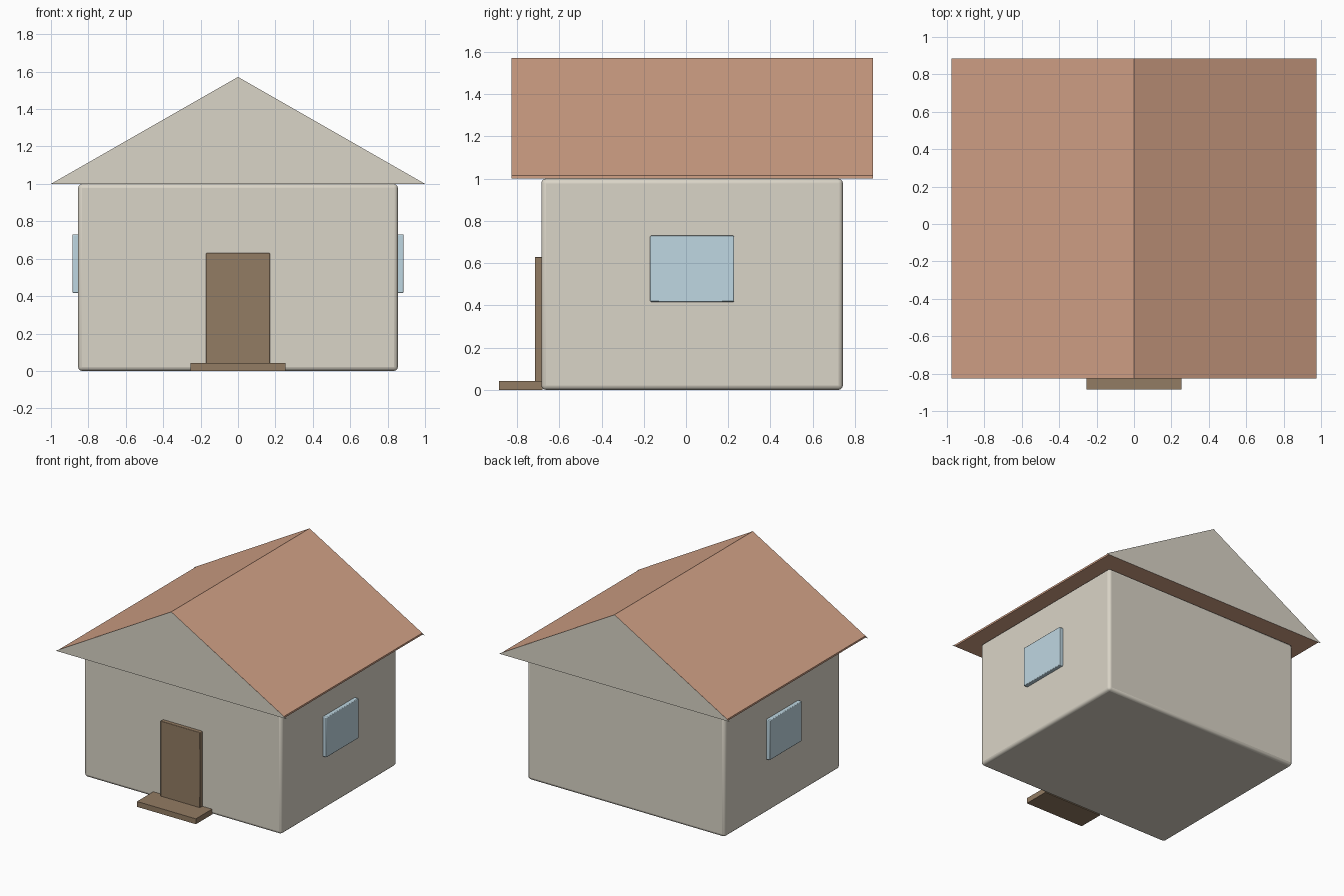
import bpy
import bmesh
import math

if "Cube" in bpy.data.objects:
    bpy.data.objects.remove(bpy.data.objects["Cube"])


def material(name, rgb):
    m = bpy.data.materials.new(name)
    m.diffuse_color = (*rgb, 1)
    m.use_nodes = True
    m.node_tree.nodes["Principled BSDF"].inputs["Base Color"].default_value = m.diffuse_color
    return m


PLASTER = material("plaster", (0.70, 0.66, 0.57))
TILE = material("tile", (0.65, 0.36, 0.24))
WOOD = material("wood", (0.29, 0.20, 0.125))
GLASS = material("glass", (0.52, 0.68, 0.76))


def box(name, lo, hi, mat, bevel=0, segments=2):
    """Box spanning two corners, with optional rounded edges."""
    bpy.ops.mesh.primitive_cube_add(size=1, location=[(a + b) / 2 for a, b in zip(lo, hi)])
    ob = bpy.context.object
    ob.name = name
    ob.scale = [b - a for a, b in zip(lo, hi)]
    bpy.ops.object.transform_apply(location=False, rotation=False, scale=True)
    ob.data.materials.append(mat)
    if bevel:
        mod = ob.modifiers.new("rounding", 'BEVEL')
        mod.width = bevel
        mod.segments = segments
        bpy.ops.object.shade_smooth_by_angle(angle=math.radians(40))
    return ob


def mesh_object(name, bm, mat):
    me = bpy.data.meshes.new(name)
    bmesh.ops.recalc_face_normals(bm, faces=bm.faces)
    bm.to_mesh(me)
    bm.free()
    me.materials.append(mat)
    ob = bpy.data.objects.new(name, me)
    bpy.context.collection.objects.link(ob)
    return ob


FRONT, BACK = -0.826, 0.885      # roof ends
WALL_F, WALL_B = -0.685, 0.743   # wall faces
WALL_X = 0.855
RIDGE = 1.572

# Walls
box("walls", (-WALL_X, WALL_F, 0), (WALL_X, WALL_B, 1), PLASTER, 0.022, 3)

# Roof: open-ended profile with short eave lips, closed by the gables
profile = [(-0.976, 1.0), (0.976, 1.0), (0.976, 1.014), (0, RIDGE), (-0.976, 1.014)]
bm = bmesh.new()
ends = [[bm.verts.new((x, y, z)) for x, z in profile] for y in (FRONT, BACK)]
for i in range(len(profile)):
    j = (i + 1) % len(profile)
    bm.faces.new((ends[0][i], ends[0][j], ends[1][j], ends[1][i]))
mesh_object("roof", bm, TILE)

# Gables
for name, y, side in (("front_gable", FRONT, 1), ("back_gable", BACK, -1)):
    bm = bmesh.new()
    bm.faces.new([bm.verts.new(p) for p in ((-side, y, 1), (side, y, 1), (0, y, RIDGE))])
    me = bpy.data.meshes.new(name)
    bm.to_mesh(me)
    bm.free()
    me.materials.append(PLASTER)
    bpy.context.collection.objects.link(bpy.data.objects.new(name, me))

# Door and step
box("door", (-0.171, -0.715, 0.03), (0.171, WALL_F + 0.005, 0.63), WOOD, 0.004)
box("door_step", (-0.255, -0.885, 0), (0.255, WALL_F + 0.005, 0.042), WOOD)

# Side windows
for name, s in (("right_window", 1), ("left_window", -1)):
    xs = sorted((s * (WALL_X - 0.005), s * 0.885))
    box(name, (xs[0], -0.17, 0.417), (xs[1], 0.228, 0.73), GLASS, 0.005)
